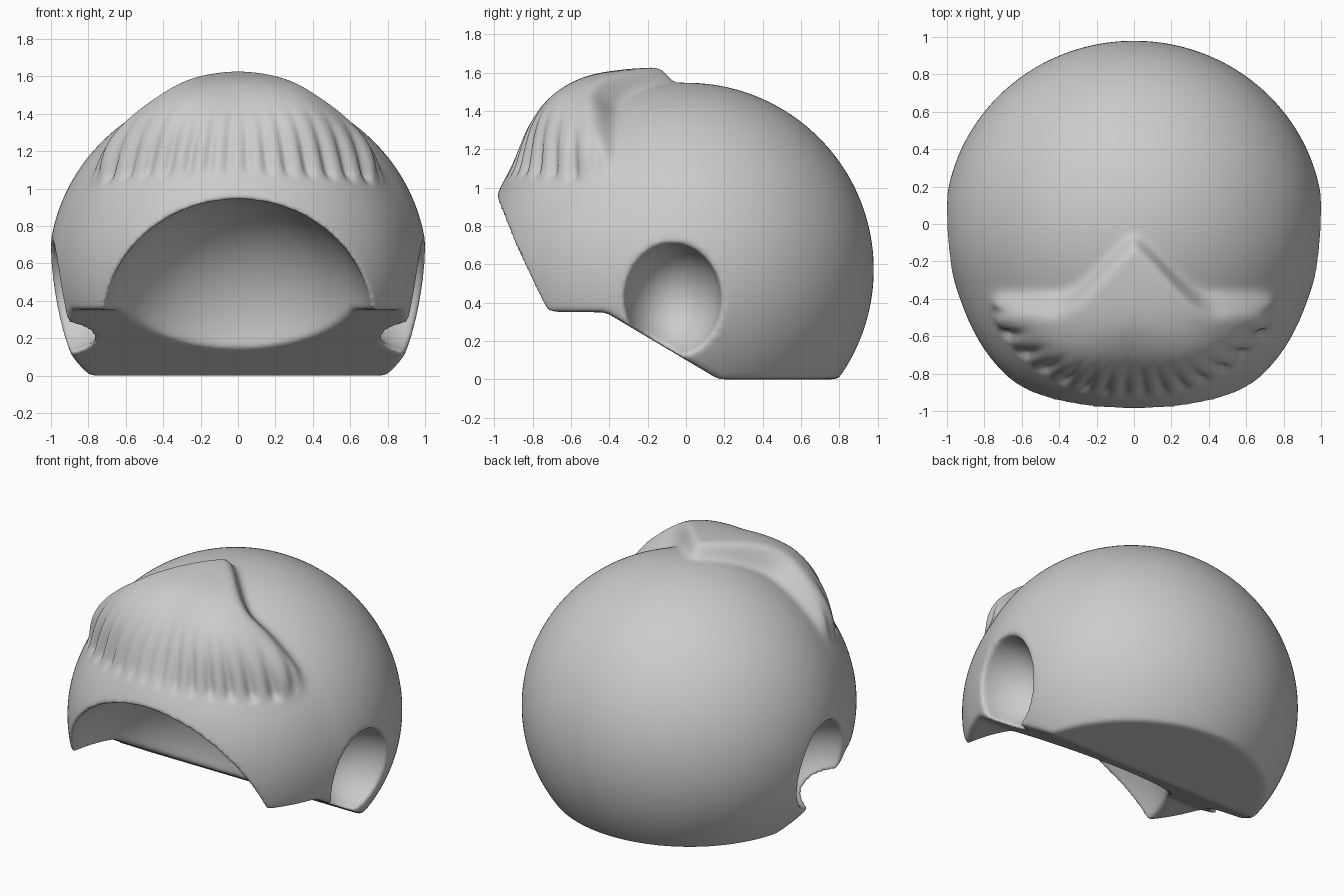
import bpy, bmesh, math
from mathutils import Vector, Matrix

if "Cube" in bpy.data.objects:
    bpy.data.objects.remove(bpy.data.objects["Cube"])

CENTER = Vector((0, 0, 0.573))


def ss(a, b, t):
    t = max(0.0, min(1.0, (t - a) / (b - a)))
    return t * t * (3 - 2 * t)


def make(name, bm):
    me = bpy.data.meshes.new(name)
    bm.to_mesh(me)
    bm.free()
    ob = bpy.data.objects.new(name, me)
    bpy.context.collection.objects.link(ob)
    return ob


def ellipsoid(name, loc, radii):
    bm = bmesh.new()
    bmesh.ops.create_uvsphere(bm, u_segments=96, v_segments=48, radius=1,
                              matrix=Matrix.LocRotScale(Vector(loc), None, Vector(radii)))
    return make(name, bm)


def base_point(d):
    return Vector((d.x * 1.012, d.y * 0.98, d.z * 0.975))


# Fringe area: pointed back edge at the crown, straight towards the temples
def fringe_mask(x, y):
    edge = -0.04 - 0.35 * (ss(-0.1, 0.4, x) - ss(-0.1, 0.4, 0))
    return ss(0, 0.09, edge - y)


# Rounded shell with a fuller front and a raised fringe
def surface(d):
    p = base_point(d)
    x, y, z = abs(p.x), p.y, p.z + CENTER.z
    lift = 0.08 * ss(0.3, 0.95, -d.y)
    fade = ss(1.03 - 0.06 * x, 1.46 - 0.36 * x, z)
    height = 0.15 + 0.015 * ss(0, 0.28, x) - 0.06 * ss(0.25, 0.65, x)
    height *= 1 - ss(0.68, 0.8, x)
    lift += height * fringe_mask(x, y) * fade * (0.6 + 0.4 * ss(0.1, 0.5, -y))
    return CENTER + p + d * lift


# Pleats fan out from the crown
def pleat_depth(d):
    p = base_point(d)
    x, y, z = abs(p.x), p.y, p.z + CENTER.z
    ang = math.atan2(p.x, -(y + 0.3))
    band = ss(1.01 - 0.04 * x, 1.1 - 0.06 * x, z) * (1 - ss(1.12 - 0.08 * x, 1.36 - 0.12 * x, z))
    groove = (0.5 - 0.5 * math.cos(34 * ang)) ** 1.5
    return (0.015 + 0.03 * x) * fringe_mask(x, y) * band * groove * (1 - ss(0.68, 0.78, x))


bm = bmesh.new()
bmesh.ops.create_icosphere(bm, subdivisions=7, radius=1)
for v in bm.verts:
    v.co = surface(v.co.normalized())
shell = make("hair_shell", bm)

# Cutter for the stepped underside
bm = bmesh.new()
path = [(-1.5, 0.35), (-0.42, 0.35), (0.17, 0), (1.5, 0), (1.5, -1), (-1.5, -1)]
face = bm.faces.new([bm.verts.new((-1.5, y, z)) for y, z in path])
ext = bmesh.ops.extrude_face_region(bm, geom=[face])
bmesh.ops.translate(bm, vec=(3, 0, 0),
                    verts=[g for g in ext["geom"] if isinstance(g, bmesh.types.BMVert)])
bmesh.ops.recalc_face_normals(bm, faces=bm.faces)
cutters = [make("underside_cutter", bm)]

# Cutters for the face hollow and the two ear scoops
cutters.append(ellipsoid("face_cutter", (0, -0.81, 0.225), (0.73, 0.735, 0.735)))
for side in (-1, 1):
    cutters.append(ellipsoid("ear_cutter", (side, -0.07, 0.41), (0.35, 0.255, 0.3)))

for c in cutters:
    mod = shell.modifiers.new("cut", 'BOOLEAN')
    mod.operation = 'DIFFERENCE'
    mod.solver = 'EXACT'
    mod.object = c
    c.hide_render = True
    c.hide_set(True)

# Soften the cut edges: fine pass, then a lighter final mesh
for size, steps in ((0.009, 36), (0.0125, 4)):
    rm = shell.modifiers.new("remesh", 'REMESH')
    rm.mode = 'VOXEL'
    rm.voxel_size = size
    rm.use_smooth_shade = True
    sm = shell.modifiers.new("soften", 'SMOOTH')
    sm.factor = 0.5
    sm.iterations = steps

# Bake, then press the pleats into the fringe
baked = bpy.data.meshes.new_from_object(shell.evaluated_get(bpy.context.evaluated_depsgraph_get()))
shell.modifiers.clear()
shell.data = baked
for v in baked.vertices:
    if v.co.z > 0.98 and v.co.y < -0.3:
        d = (v.co - CENTER).normalized()
        v.co -= d * pleat_depth(d)
for c in cutters:
    bpy.data.objects.remove(c)
